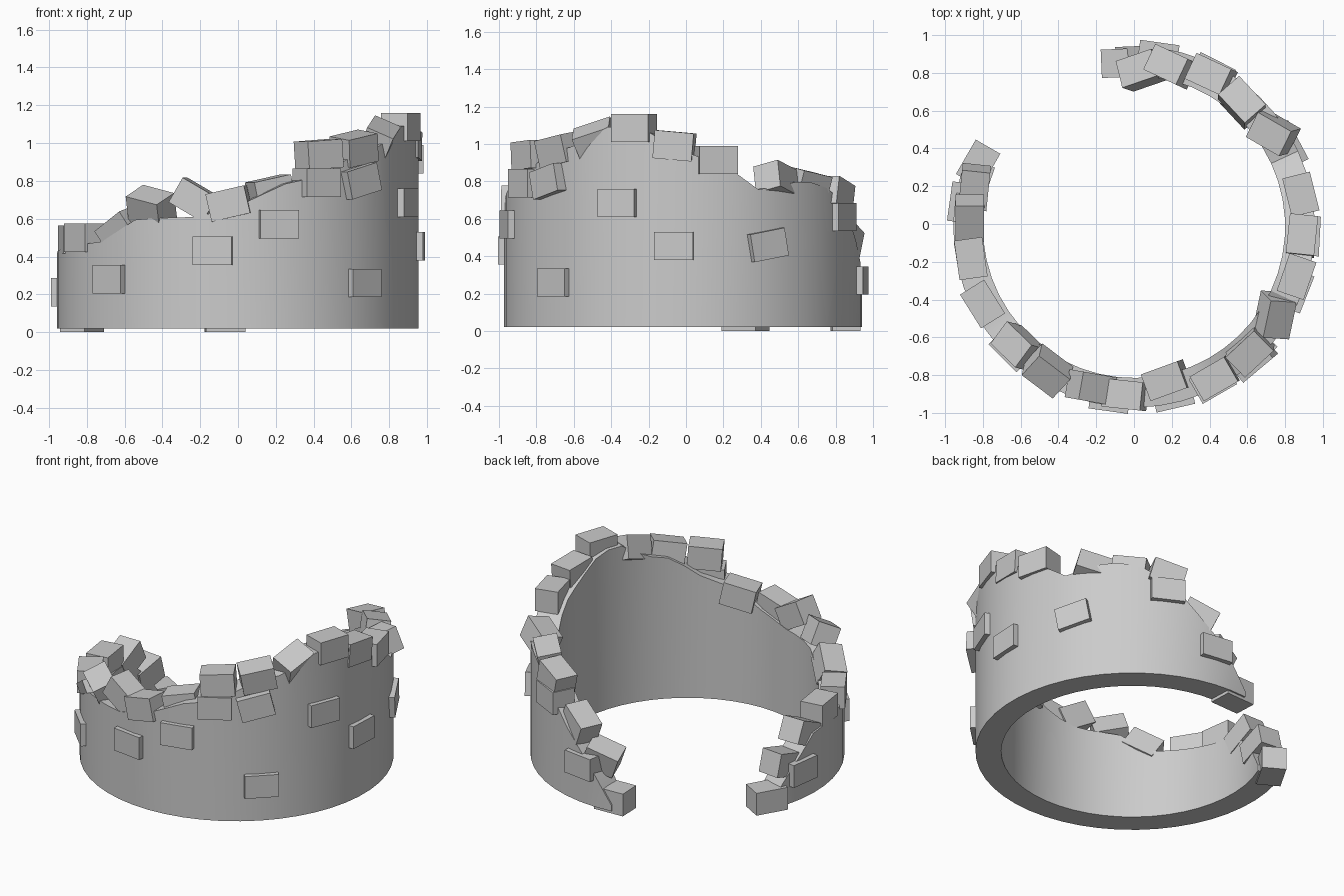
import bpy
import bmesh
from math import radians, cos, sin
from mathutils import Matrix, Vector

if "Cube" in bpy.data.objects:
    bpy.data.objects.remove(bpy.data.objects["Cube"], do_unlink=True)

CENTER_Y = -0.015
BASE = 0.02
OUTER, INNER = 0.957, 0.8

# One pale stone colour
stone = bpy.data.materials.new("grey stone")
stone.use_nodes = True
stone.diffuse_color = (0.6, 0.6, 0.6, 1)
stone.node_tree.nodes["Principled BSDF"].inputs["Base Color"].default_value = (0.6, 0.6, 0.6, 1)


def add_object(name, bm):
    bmesh.ops.recalc_face_normals(bm, faces=bm.faces)
    mesh = bpy.data.meshes.new(name)
    bm.to_mesh(mesh)
    bm.free()
    mesh.materials.append(stone)
    obj = bpy.data.objects.new(name, mesh)
    bpy.context.collection.objects.link(obj)
    return obj


# Broken rim height by angle in degrees
RIM = [(157, .06), (166, .24), (178, .42), (200, .45), (222, .48), (236, .6),
       (258, .61), (272, .68), (284, .78), (298, .83), (312, .96), (324, .99),
       (336, 1.1), (347, 1.08), (360, .96), (374, .88), (388, .72), (394, .8),
       (410, .79), (423, .69), (435, .48), (446, .3), (456, .06)]


def rim_height(angle):
    for (a, za), (b, zb) in zip(RIM, RIM[1:]):
        if a <= angle <= b:
            return za + (zb - za) * (angle - a) / (b - a)
    return RIM[-1][1]


# Curved wall, an open ring with a ragged top
def build_wall():
    bm = bmesh.new()
    first, last, steps = RIM[0][0], RIM[-1][0], 42
    rings = []
    for i in range(steps + 1):
        angle = first + (last - first) * i / steps
        c, s = cos(radians(angle)), sin(radians(angle))
        top = rim_height(angle)
        section = [(OUTER, BASE), (OUTER, top), (INNER, top), (INNER, BASE)]
        rings.append([bm.verts.new((r * c, r * s + CENTER_Y, z)) for r, z in section])
    for a, b in zip(rings, rings[1:]):
        for k in range(4):
            n = (k + 1) % 4
            bm.faces.new((a[k], b[k], b[n], a[n]))
    bm.faces.new(rings[0])
    bm.faces.new(rings[-1])
    wall = add_object("curved_wall", bm)
    bpy.ops.object.select_all(action='DESELECT')
    wall.select_set(True)
    bpy.context.view_layer.objects.active = wall
    bpy.ops.object.shade_smooth_by_angle(angle=radians(30))


# Loose brick: polar place, then yaw, roll along the wall and outward pitch
def brick(name, angle, radius, z, yaw=0, roll=0, pitch=0, size=(.15, .21, .15)):
    bm = bmesh.new()
    bmesh.ops.create_cube(bm, size=1)
    a = radians(angle)
    place = Vector((radius * cos(a), radius * sin(a) + CENTER_Y, z))
    turn = (Matrix.Rotation(a + radians(yaw), 4, 'Z') @ Matrix.Rotation(radians(roll), 4, 'X')
            @ Matrix.Rotation(radians(pitch), 4, 'Y'))
    bm.transform(Matrix.Translation(place) @ turn @ Matrix.Diagonal((*size, 1)))
    add_object(name, bm)


build_wall()

# Bricks along the broken rim: angle, radius, height, yaw, roll, pitch
RIM_BRICKS = [
    (158, .89, .075, -8, 0, 0), (166, .87, .27, 8, -15, 0), (177, .87, .42, 3, -25, 0),
    (191, .88, .49, -3, 0, 0), (207, .9, .5, 5, 0, 0), (226, .88, .54, 0, 30, 15),
    (239, .89, .66, -6, -12, 25), (255, .88, .7, 5, -30, 0), (267, .89, .68, -3, 13, 0),
    (282, .83, .74, 8, 12, 0), (297, .92, .79, 3, 0, 0), (298, .91, .94, 2, 4, 0),
    (312, .93, .8, -2, 14, 0), (313, .9, .97, 0, 10, 8), (328, .88, 1.02, 20, 18, 25),
    (343, .9, 1.085, -2, 0, 0), (357, .89, .99, -3, -5, 0), (371, .9, .915, 3, 0, 0),
    (394, .89, .8, 26, -15, -15), (409, .87, .78, -6, -10, 10), (423, .9, .73, 2, -15, 0),
    (437, .87, .5, -12, -25, 0), (447, .83, .31, 22, -20, 15), (94.5, .87, .075, -2, 0, 0)]
for i, (angle, radius, z, yaw, roll, pitch) in enumerate(RIM_BRICKS):
    brick(f"rim_brick_{i + 1}", angle, radius, z, yaw, roll, pitch)

# Bricks standing slightly proud of the outer face: angle, height, roll
FACE_BRICKS = [(172, .21, 0), (225, .28, 0), (262, .43, 0), (283, .57, 0), (314, .26, 0),
               (338.5, .685, 0), (357, .455, 0), (388, .46, 10), (423, .61, 0), (442, .27, 0)]
for i, (angle, z, roll) in enumerate(FACE_BRICKS):
    brick(f"face_brick_{i + 1}", angle, .91, z, roll=roll)
